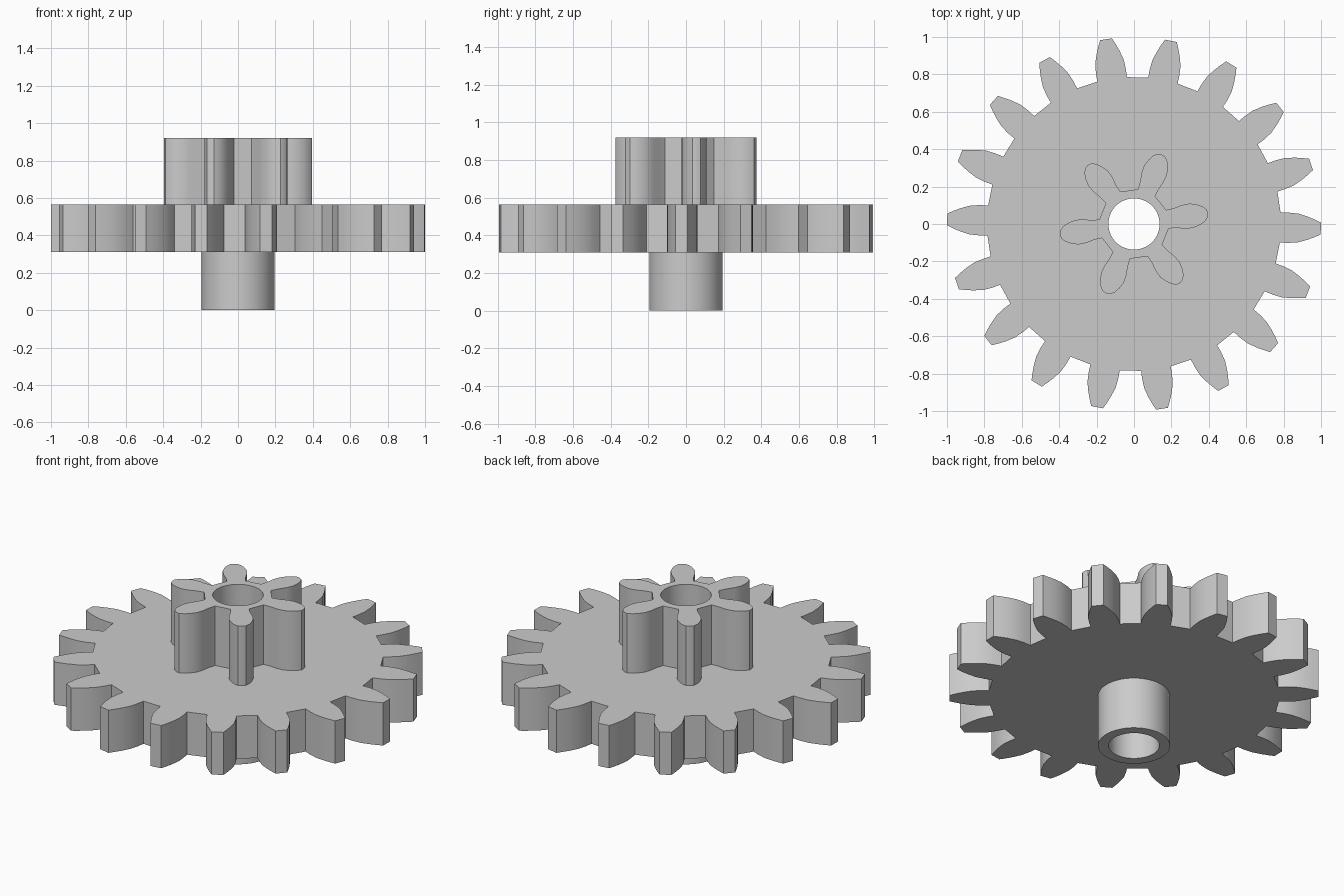
import bpy
import bmesh
import math

if "Cube" in bpy.data.objects:
    bpy.data.objects.remove(bpy.data.objects["Cube"])

Z_HUB, Z_GEAR, Z_TOP = 0.31, 0.565, 0.92

grey = bpy.data.materials.new("plain grey")
grey.diffuse_color = (0.6, 0.6, 0.6, 1)
grey.use_nodes = True
grey.node_tree.nodes["Principled BSDF"].inputs["Base Color"].default_value = grey.diffuse_color


def circle(r, n=64):
    return [(r * math.cos(2 * math.pi * i / n), r * math.sin(2 * math.pi * i / n)) for i in range(n)]


def gear(teeth, phase, flank, tip=None):
    """Outline from one half tooth given as (distance along, half width)."""
    tooth = [(a, -w) for a, w in flank]
    tooth += [(tip, 0)] if tip else []
    tooth += [(a, w) for a, w in reversed(flank)]
    pts = []
    for i in range(teeth):
        t = math.radians(phase + 360 * i / teeth)
        c, s = math.cos(t), math.sin(t)
        pts += [(a * c - w * s, a * s + w * c) for a, w in tooth]
    return pts


def wall(bm, loop, z0, z1, inward=False):
    lo = [bm.verts.new((x, y, z0)) for x, y in loop]
    hi = [bm.verts.new((x, y, z1)) for x, y in loop]
    for i in range(len(loop)):
        j = (i + 1) % len(loop)
        f = [lo[i], lo[j], hi[j], hi[i]]
        bm.faces.new(f[::-1] if inward else f)


def cap(bm, outer, inner, z, up):
    edges = []
    for loop in (outer, inner):
        vs = [bm.verts.new((x, y, z)) for x, y in loop]
        edges += [bm.edges.new((vs[i - 1], vs[i])) for i in range(len(vs))]
    res = bmesh.ops.triangle_fill(bm, use_beauty=True, edges=edges, normal=(0, 0, 1))
    for f in res["geom"]:
        if isinstance(f, bmesh.types.BMFace):
            f.normal_update()
            if (f.normal.z > 0) != up:
                f.normal_flip()


def part(name, walls, caps):
    bm = bmesh.new()
    for w in walls:
        wall(bm, *w)
    for c in caps:
        cap(bm, *c)
    bmesh.ops.remove_doubles(bm, verts=bm.verts, dist=1e-5)
    me = bpy.data.meshes.new(name)
    bm.to_mesh(me)
    bm.free()
    me.materials.append(grey)
    ob = bpy.data.objects.new(name, me)
    bpy.context.collection.objects.link(ob)
    bpy.ops.object.select_all(action='DESELECT')
    ob.select_set(True)
    bpy.context.view_layer.objects.active = ob
    bpy.ops.object.shade_smooth_by_angle(angle=math.radians(30))


bore = circle(0.137)
hub = circle(0.195)
wheel = gear(18, -1.4, [(0.782, 0.08), (0.826, 0.081), (0.877, 0.077),
                        (0.928, 0.062), (0.966, 0.047), (0.999, 0.032)])
pinion = gear(6, 8.2, [(0.18, 0.05), (0.22, 0.053), (0.27, 0.064), (0.31, 0.066),
                       (0.345, 0.056), (0.375, 0.042), (0.396, 0.021)], 0.4)

# lower shaft collar
part("lower_hub", [(hub, 0, Z_HUB)], [(hub, bore, 0, False)])
# wide eighteen-tooth wheel
part("large_gear", [(wheel, Z_HUB, Z_GEAR)],
     [(wheel, hub, Z_HUB, False), (wheel, pinion, Z_GEAR, True)])
# small six-tooth gear on top
part("small_gear", [(pinion, Z_GEAR, Z_TOP)], [(pinion, bore, Z_TOP, True)])
# through hole
part("bore", [(bore, 0, Z_TOP, True)], [])
